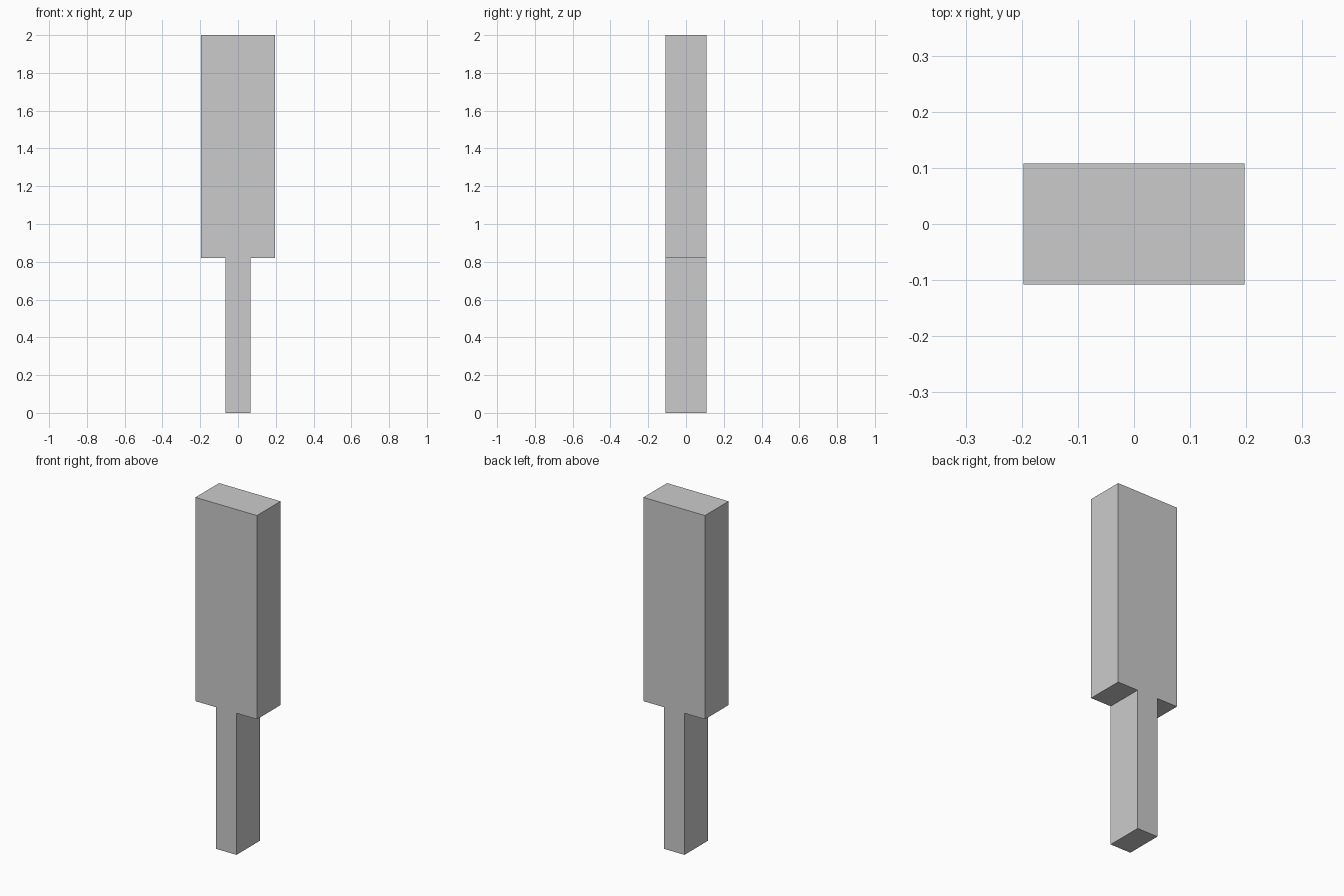
import bpy
import bmesh

if "Cube" in bpy.data.objects:
    bpy.data.objects.remove(bpy.data.objects["Cube"])

HALF_DEPTH = 0.108

# Right half of the front outline: narrow handle below, wide blade above
half = [(0.066, 0), (0.066, 0.82), (0.197, 0.82), (0.197, 2.0)]
outline = half + [(-x, z) for x, z in reversed(half)]

# Extrude the outline front to back
bm = bmesh.new()
face = bm.faces.new([bm.verts.new((x, -HALF_DEPTH, z)) for x, z in outline])
result = bmesh.ops.extrude_face_region(bm, geom=[face], use_keep_orig=True)
moved = [v for v in result["geom"] if isinstance(v, bmesh.types.BMVert)]
bmesh.ops.translate(bm, verts=moved, vec=(0, 2 * HALF_DEPTH, 0))
bmesh.ops.recalc_face_normals(bm, faces=bm.faces)

mesh = bpy.data.meshes.new("paddle")
bm.to_mesh(mesh)
bm.free()
paddle = bpy.data.objects.new("paddle", mesh)
bpy.context.collection.objects.link(paddle)
